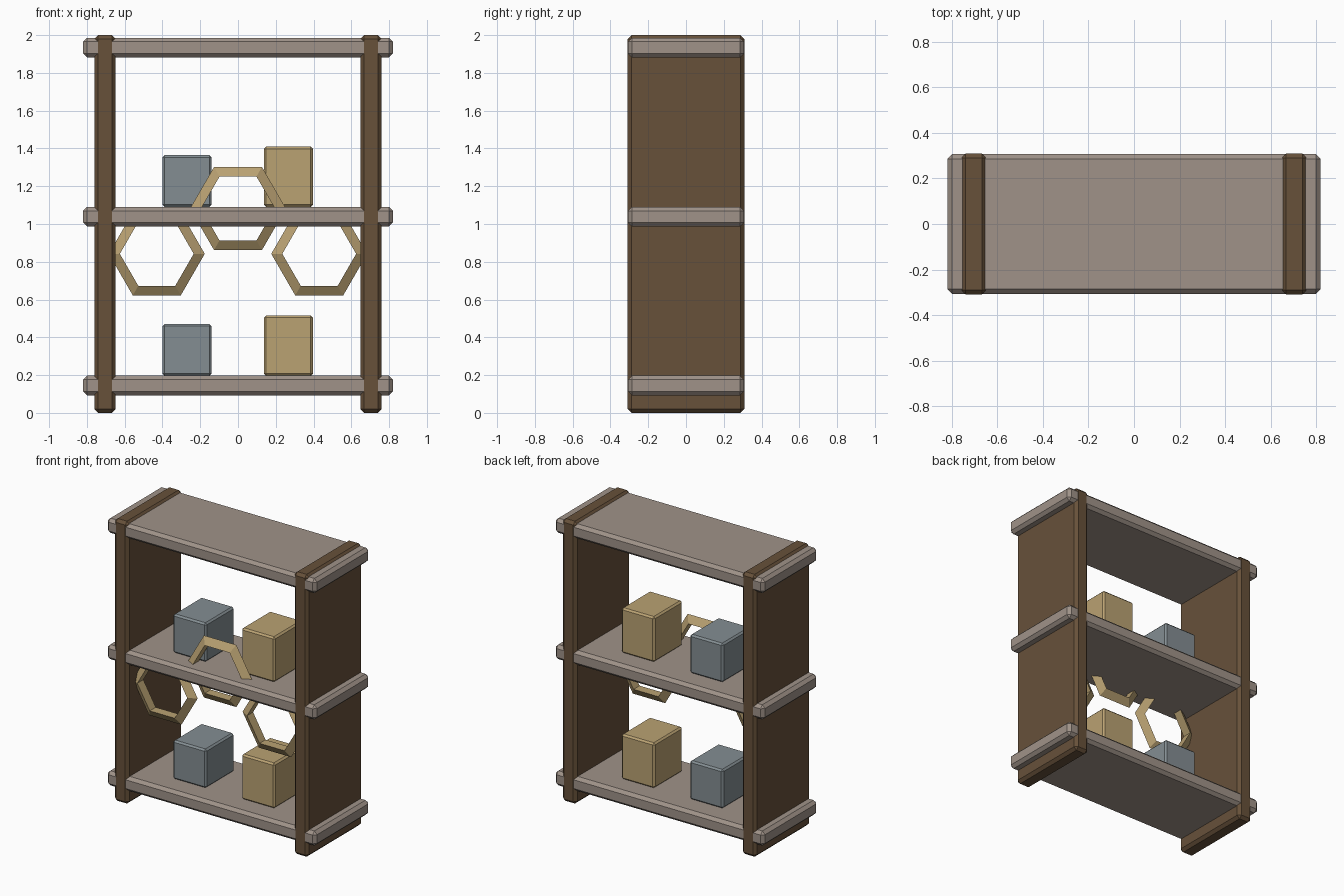
import bpy
from math import pi

if "Cube" in bpy.data.objects:
    bpy.data.objects.remove(bpy.data.objects["Cube"])


def material(name, rgb):
    m = bpy.data.materials.new(name)
    m.diffuse_color = (*rgb, 1)
    m.use_nodes = True
    m.node_tree.nodes["Principled BSDF"].inputs["Base Color"].default_value = m.diffuse_color
    return m


DARK_WOOD = material("dark_wood", (0.135, 0.082, 0.042))
PALE_WOOD = material("pale_wood", (0.35, 0.29, 0.25))
SLATE = material("slate", (0.23, 0.27, 0.29))
TAN = material("tan", (0.49, 0.36, 0.17))


def box(name, centre, size, bevel, mat):
    """Box with a single-step chamfer on every edge."""
    bpy.ops.mesh.primitive_cube_add(size=1, location=centre)
    ob = bpy.context.object
    ob.name = name
    ob.scale = size
    bpy.ops.object.transform_apply(location=False, rotation=False, scale=True)
    mod = ob.modifiers.new("chamfer", 'BEVEL')
    mod.width = bevel
    mod.segments = 1
    ob.data.materials.append(mat)
    return ob


def hex_ring(name, x, z):
    """Six-sided ring with a triangular section, facing the front."""
    bpy.ops.mesh.primitive_torus_add(
        major_segments=6, minor_segments=3, major_radius=0.215,
        minor_radius=0.039, location=(x, -0.2, z), rotation=(pi / 2, 0, 0))
    ob = bpy.context.object
    ob.name = name
    ob.data.materials.append(TAN)
    return ob


# Side panels
for side, sx in (("left", -1), ("right", 1)):
    box(side + "_side_panel", (sx * 0.704, 0, 1), (0.112, 0.618, 2), 0.02, DARK_WOOD)

# Shelves
for name, z in (("bottom_shelf", 0.145), ("middle_shelf", 1.039), ("top_shelf", 1.934)):
    box(name, (0, 0, z), (1.64, 0.615, 0.104), 0.021, PALE_WOOD)

# Storage boxes standing on the two lower shelves
for level, z in (("lower", 0.196), ("upper", 1.09)):
    for name, x, h, mat in (("slate_box", -0.27, 0.275, SLATE), ("tan_box", 0.267, 0.32, TAN)):
        box(level + "_" + name, (x, 0, z + h / 2), (0.26, 0.32, h), 0.012, mat)

# Honeycomb rings near the front of the middle shelf
for name, x, z in (("left", -0.43, 0.842), ("centre", 0, 1.082), ("right", 0.43, 0.842)):
    hex_ring(name + "_hexagon_ring", x, z)
